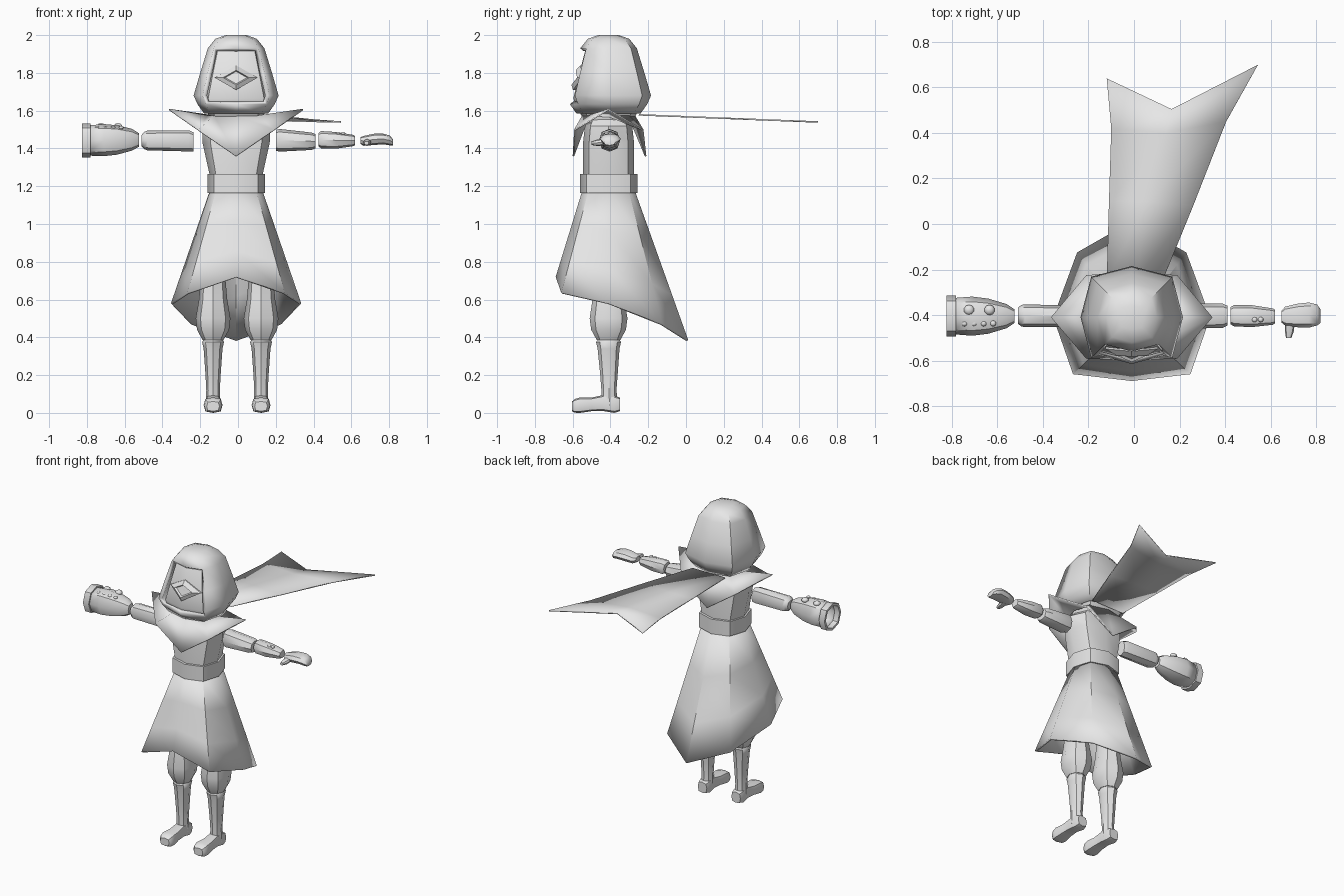
import bpy, bmesh
from math import sin, cos, pi
from mathutils import Vector

cube = bpy.data.objects.get("Cube")
if cube:
    bpy.data.objects.remove(cube)

grey = bpy.data.materials.new("plain_grey")
grey.use_nodes = True
grey.diffuse_color = (0.8, 0.8, 0.8, 1)
grey.node_tree.nodes["Principled BSDF"].inputs["Base Color"].default_value = (0.8, 0.8, 0.8, 1)

CX, CY = -0.01, -0.41          # body axis


def finish(name, bm, thickness=0):
    """Turn a bmesh into a shaded object, optionally with a shell thickness."""
    bmesh.ops.recalc_face_normals(bm, faces=bm.faces)
    mesh = bpy.data.meshes.new(name)
    bm.to_mesh(mesh)
    bm.free()
    mesh.materials.append(grey)
    obj = bpy.data.objects.new(name, mesh)
    bpy.context.collection.objects.link(obj)
    if thickness:
        shell = obj.modifiers.new("shell", "SOLIDIFY")
        shell.thickness = thickness
        shell.offset = -1
    bpy.ops.object.select_all(action="DESELECT")
    obj.select_set(True)
    bpy.context.view_layer.objects.active = obj
    bpy.ops.object.shade_smooth_by_angle(angle=0.7)
    return obj


def skin(name, rings, caps=(True, True), skip=lambda row, col: False, thickness=0):
    """Join closed rings of points with quads; skip leaves openings."""
    bm = bmesh.new()
    rows = [[bm.verts.new(p) for p in ring] for ring in rings]
    n = len(rows[0])
    for i in range(len(rows) - 1):
        for k in range(n):
            if not skip(i, k):
                j = (k + 1) % n
                bm.faces.new((rows[i][k], rows[i][j], rows[i + 1][j], rows[i + 1][k]))
    for cap, row in zip(caps, (rows[0], rows[-1])):
        if cap:
            bm.faces.new(row)
    return finish(name, bm, thickness)


def ring(pos, cu, cv, ru, rv, axis="z", corner=1.0):
    """Eight points around an axis, starting at the front; corner pushes out the diagonals."""
    pts = []
    for k in range(8):
        a = k * pi / 4 - pi / 2
        f = corner if k % 2 else 1
        u, v = cu + ru * f * cos(a), cv + rv * f * sin(a)
        pts.append({"z": (u, v, pos), "x": (pos, u, v), "y": (u, pos, v)}[axis])
    return pts


def tube(name, stations, axis="z", corner=1.0, **kw):
    return skin(name, [ring(*s, axis=axis, corner=corner) for s in stations], **kw)


def body(name, profile, corner=1.08, **kw):
    return tube(name, [(z, CX, CY, rx, ry) for z, rx, ry in profile], corner=corner, **kw)


# Hood with an open front, and the covered face inside it
hood = [(2.0, .055), (1.98, .11), (1.93, .15), (1.8, .19), (1.68, .225), (1.635, .205), (1.585, .17)]
body("hood", [(z, r, r) for z, r in hood], corner=1.12, caps=(True, False),
     skip=lambda row, col: row in (2, 3, 4) and col in (0, 7), thickness=.025)
body("face", [(z - .015, r * .83, r * .83) for z, r in hood[1:]], corner=1.12)


# Raised diamond emblem on the face
def emblem_ring(scale, lift):
    pts = []
    for x, z in ((-.115, 0), (0, .065), (.115, 0), (0, -.065)):
        x, z = x * scale, z * scale
        pts.append((CX + x, -.571 + .3 * z + .26 * abs(x) - lift, 1.775 + z))
    return pts


skin("face_diamond", [emblem_ring(1, -.01), emblem_ring(1, .008), emblem_ring(.6, .024),
                      emblem_ring(.5, .012)])

# Neck, torso and belt
body("neck", [(1.5, .13, .12), (1.62, .15, .15)])
body("torso", [(1.57, .12, .10), (1.52, .18, .125), (1.43, .178, .135), (1.26, .14, .135), (1.2, .135, .135)])
body("belt", [(1.165, .152, .152), (1.265, .152, .152)])

# Flared coat skirt with a pointed, low back hem
waist = ring(1.18, CX, CY, .138, .138, corner=1.08)
right_hem = [(0, -.69, .72), (.258, -.66, .635), (.345, CY, .58), (.24, -.125, .47), (0, .012, .385)]
hem = [(CX + x, y, z) for x, y, z in right_hem]
hem += [(CX - x, y, z) for x, y, z in right_hem[3:0:-1]]
steps = [[Vector(a).lerp(Vector(b), t) for a, b in zip(waist, hem)] for t in (0, .35, .7, 1)]
skin("coat_skirt", steps, caps=(False, False), thickness=.012)

# Collar with points raised at the shoulders and hanging at front and back
half = [(0, -.6, 1.36), (.2, -.592, 1.5), (.355, CY, 1.61), (.2, -.225, 1.5), (0, -.21, 1.36)]
tips = [(CX + x, y, z) for x, y, z in half] + [(CX - x, y, z) for x, y, z in half[3:0:-1]]
skin("collar", [ring(1.575, CX, CY, .15, .14, corner=1.1), tips], caps=(False, False), thickness=.008)

# Streaming scarf tail
bm = bmesh.new()
left = [(-.12, -.25), (-.11, .1), (-.10, .42), (-.12, .64)]
middle = [(.01, -.25), (.06, .1), (.14, .4), (.165, .505)]
right = [(.125, -.25), (.26, .08), (.405, .45), (.545, .70)]
lines = [[bm.verts.new((x, y, 1.582 - .04 * (y + .25))) for x, y in line] for line in (left, middle, right)]
for a, b in zip(lines, lines[1:]):
    for i in range(3):
        bm.faces.new((a[i], b[i], b[i + 1], a[i + 1]))
finish("scarf_tail", bm, .008)

# Legs: baggy trousers, boot shafts and feet
for side, x in (("right", -.132), ("left", .122)):
    tube(side + "_trouser", [(z, x, y, rx, ry) for z, y, rx, ry in (
        (1.0, CY, .06, .07), (.72, CY, .065, .07), (.6, CY, .075, .085), (.5, CY, .092, .1),
        (.44, CY, .085, .092), (.385, CY, .055, .062))], corner=1.02)
    tube(side + "_boot_shaft", [(z, x, y, rx, ry) for z, y, rx, ry in (
        (.39, CY, .05, .056), (.375, CY, .058, .066), (.34, CY, .05, .058), (.2, -.408, .04, .046),
        (.12, -.408, .036, .04), (.04, -.405, .04, .045))])
    tube(side + "_foot", [(y, x, z, rx, rz) for y, z, rx, rz in (
        (-.35, .045, .034, .036), (-.38, .046, .042, .046), (-.44, .052, .038, .042),
        (-.5, .045, .042, .036), (-.56, .041, .05, .041), (-.59, .037, .046, .036),
        (-.603, .035, .034, .026))], axis="y", corner=1.15)


# Arms, built along x as floating segments
def limb(name, stations, **kw):
    tube(name, [(x, y, z, ry, rz) for x, y, z, ry, rz in stations], axis="x", corner=1.04, **kw)


limb("left_upper_arm", [(.2, -.405, 1.443, .05, .055), (.22, -.405, 1.443, .056, .06),
                        (.39, -.403, 1.438, .053, .046), (.41, -.403, 1.438, .044, .038)])
limb("left_forearm", [(.425, -.403, 1.447, .038, .034), (.44, -.403, 1.446, .047, .046),
                      (.52, -.405, 1.443, .048, .044), (.61, -.407, 1.442, .036, .03),
                      (.62, -.407, 1.442, .03, .024)])
limb("right_upper_arm", [(-.235, -.405, 1.435, .036, .05), (-.26, -.405, 1.44, .046, .056),
                         (-.48, -.403, 1.442, .05, .052), (-.495, -.403, 1.442, .047, .046),
                         (-.51, -.403, 1.442, .036, .03)])

# Left hand with curled fingers and thumb
limb("left_hand", [(.648, -.407, 1.442, .026, .018), (.665, -.405, 1.44, .042, .026),
                   (.72, -.402, 1.448, .052, .03), (.77, -.4, 1.45, .055, .028),
                   (.805, -.4, 1.442, .046, .026), (.82, -.405, 1.432, .03, .016)])
tube("left_thumb", [(-.42, .685, 1.435, .022, .018), (-.47, .683, 1.43, .02, .017),
                    (-.5, .68, 1.428, .012, .01)], axis="y")

# Right gauntlet with an open cuff
limb("right_gauntlet", [(-.525, -.405, 1.445, .03, .036), (-.56, -.405, 1.446, .053, .057),
                        (-.64, -.405, 1.445, .077, .078), (-.71, -.405, 1.444, .086, .085),
                        (-.79, -.405, 1.442, .08, .08)], caps=(True, False), thickness=.012)
limb("right_cuff", [(-.782, -.405, 1.442, .08, .08), (-.782, -.405, 1.442, .09, .091),
                    (-.825, -.405, 1.442, .09, .091), (-.825, -.405, 1.442, .074, .075),
                    (-.785, -.405, 1.442, .072, .073)], caps=(False, False))


# Domed studs on the gauntlet and forearm
def stud(name, x, y, z, r):
    bm = bmesh.new()
    bmesh.ops.create_uvsphere(bm, u_segments=10, v_segments=6, radius=r)
    for v in bm.verts:
        v.co = (v.co.x + x, v.co.y + y, v.co.z * .7 + z)
    finish(name, bm)


for x in (-.725, -.635):
    stud("large_stud", x, -.378, 1.518, .023)
for i in range(4):
    stud("small_stud", -.745 + i * .042, -.437, 1.51, .013)
for x in (.53, .557):
    stud("forearm_stud", x, -.42, 1.48, .012)
